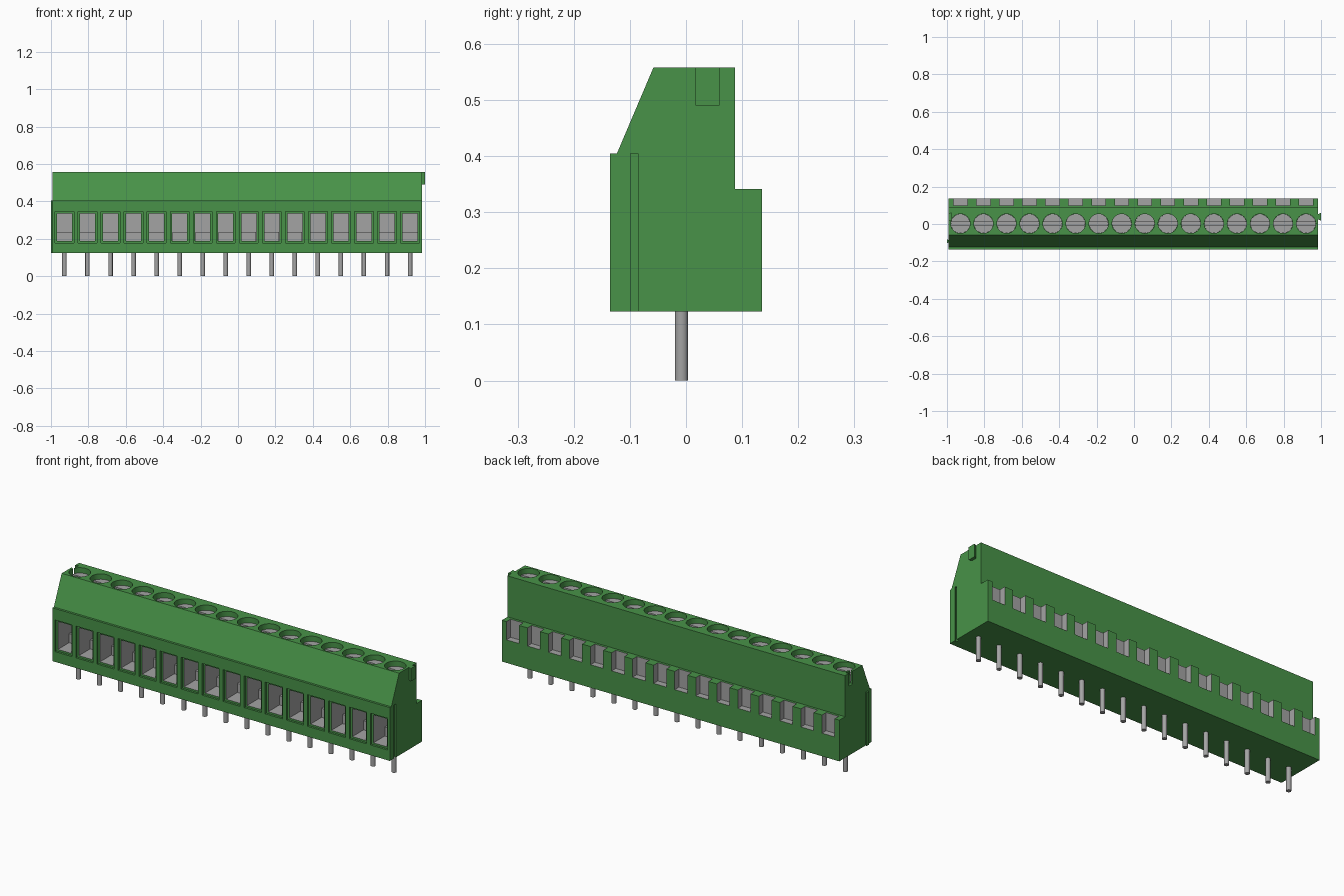
import bpy, bmesh, math

cube = bpy.data.objects.get("Cube")
if cube:
    bpy.data.objects.remove(cube, do_unlink=True)

COUNT, PITCH, MID = 16, 0.1232, -0.004
X0, X1 = MID - 0.988, MID + 0.988
CENTRES = [MID + (i - (COUNT - 1) / 2) * PITCH for i in range(COUNT)]


def make_material(name, rgb):
    m = bpy.data.materials.new(name)
    m.use_nodes = True
    m.diffuse_color = (*rgb, 1)
    m.node_tree.nodes["Principled BSDF"].inputs["Base Color"].default_value = (*rgb, 1)
    return m


GREEN = make_material("green plastic", (0.065, 0.29, 0.065))
METAL = make_material("grey metal", (0.37, 0.37, 0.37))


def finish(bm, name, mat):
    bmesh.ops.recalc_face_normals(bm, faces=bm.faces[:])
    me = bpy.data.meshes.new(name)
    bm.to_mesh(me)
    bm.free()
    me.materials.append(mat)
    ob = bpy.data.objects.new(name, me)
    bpy.context.scene.collection.objects.link(ob)
    return ob


def add_box(bm, x, y, z):
    corners = [(x[0], y[0]), (x[1], y[0]), (x[1], y[1]), (x[0], y[1])]
    add_prism(bm, [(a, b, z[0]) for a, b in corners], (0, 0, z[1] - z[0]))


def add_prism(bm, points, offset):
    lo = [bm.verts.new(p) for p in points]
    hi = [bm.verts.new([a + b for a, b in zip(p, offset)]) for p in points]
    bm.faces.new(lo[::-1])
    bm.faces.new(hi)
    for i in range(len(lo)):
        j = (i + 1) % len(lo)
        bm.faces.new((lo[i], lo[j], hi[j], hi[i]))


def add_cylinder(bm, x, y, z, radius, sides):
    ring = [(x + radius * math.cos(math.tau * k / sides),
             y + radius * math.sin(math.tau * k / sides), z[0]) for k in range(sides)]
    add_prism(bm, ring, (0, 0, z[1] - z[0]))


def boxes(name, mat, half, y, z):
    bm = bmesh.new()
    for c in CENTRES:
        add_box(bm, (c - half, c + half), y, z)
    return finish(bm, name, mat)


def cylinders(name, mat, y, z, radius, sides):
    bm = bmesh.new()
    for c in CENTRES:
        add_cylinder(bm, c, y, z, radius, sides)
    return finish(bm, name, mat)


def key(name, x, depth, y, z, flare):
    """Dovetail strip that widens from x to x + depth."""
    bm = bmesh.new()
    add_prism(bm, [(x, y[0] + flare, z[0]), (x, y[1] - flare, z[0]),
                   (x + depth, y[1], z[0]), (x + depth, y[0], z[0])], (0, 0, z[1] - z[0]))
    return finish(bm, name, GREEN)


def cut(ob, cutter):
    mod = ob.modifiers.new("cut", "BOOLEAN")
    mod.operation, mod.solver, mod.object = "DIFFERENCE", "EXACT", cutter
    mod.material_mode = "TRANSFER"
    dg = bpy.context.evaluated_depsgraph_get()
    me = bpy.data.meshes.new_from_object(ob.evaluated_get(dg), depsgraph=dg)
    ob.modifiers.clear()
    ob.data = me
    bpy.data.objects.remove(cutter, do_unlink=True)


def smooth(ob):
    bpy.ops.object.select_all(action="DESELECT")
    ob.select_set(True)
    bpy.context.view_layer.objects.active = ob
    bpy.ops.object.shade_smooth_by_angle(angle=math.radians(35))


# Housing: side profile swept along the row
profile = [(-0.135, 0.123), (0.135, 0.123), (0.135, 0.341), (0.087, 0.341),
           (0.087, 0.558), (-0.058, 0.558), (-0.123, 0.405), (-0.135, 0.405)]
bm = bmesh.new()
add_prism(bm, [(X0, y, z) for y, z in profile], (X1 - X0, 0, 0))
housing = finish(bm, "housing", GREEN)

# Wire openings, rear test slots and screw wells
cut(housing, boxes("window_recess", GREEN, 0.05, (-0.2, -0.124), (0.177, 0.345)))
cut(housing, boxes("wire_chamber", METAL, 0.04, (-0.2, 0.05), (0.187, 0.335)))
cut(housing, boxes("rear_slot", METAL, 0.037, (0.1, 0.2), (0.245, 0.4)))
cut(housing, cylinders("screw_well", GREEN, 0.002, (0.5, 0.6), 0.052, 32))

# Joining keys: sockets on one end, matching strips on the other
RIB_Y, RIB_Z = (-0.103, -0.082), (0.123, 0.405)
TAB_Y, TAB_Z = (0.017, 0.06), (0.49, 0.558)
cut(housing, key("rib_socket", X1 + 0.001, -0.012, RIB_Y, (0.1, 0.405), 0.004))
cut(housing, key("tab_socket", X0 - 0.001, 0.017, TAB_Y, (0.49, 0.6), 0.008))
key("joining_rib", X0, -1 - X0, RIB_Y, RIB_Z, 0.004)
key("joining_tab", X1, 1 - X1, TAB_Y, TAB_Z, 0.008)
smooth(housing)

# Slotted clamp screws
screws = cylinders("clamp_screws", METAL, 0.002, (0.49, 0.53), 0.0515, 32)
bm = bmesh.new()
add_box(bm, (-1, 1), (-0.008, 0.012), (0.518, 0.6))
cut(screws, finish(bm, "screw_slot", METAL))
smooth(screws)

# Clamp steps inside the chambers, and solder pins
boxes("clamp_steps", METAL, 0.0395, (-0.03, 0.049), (0.187, 0.235))
pins = cylinders("solder_pins", METAL, -0.008, (0, 0.13), 0.012, 20)
smooth(pins)
